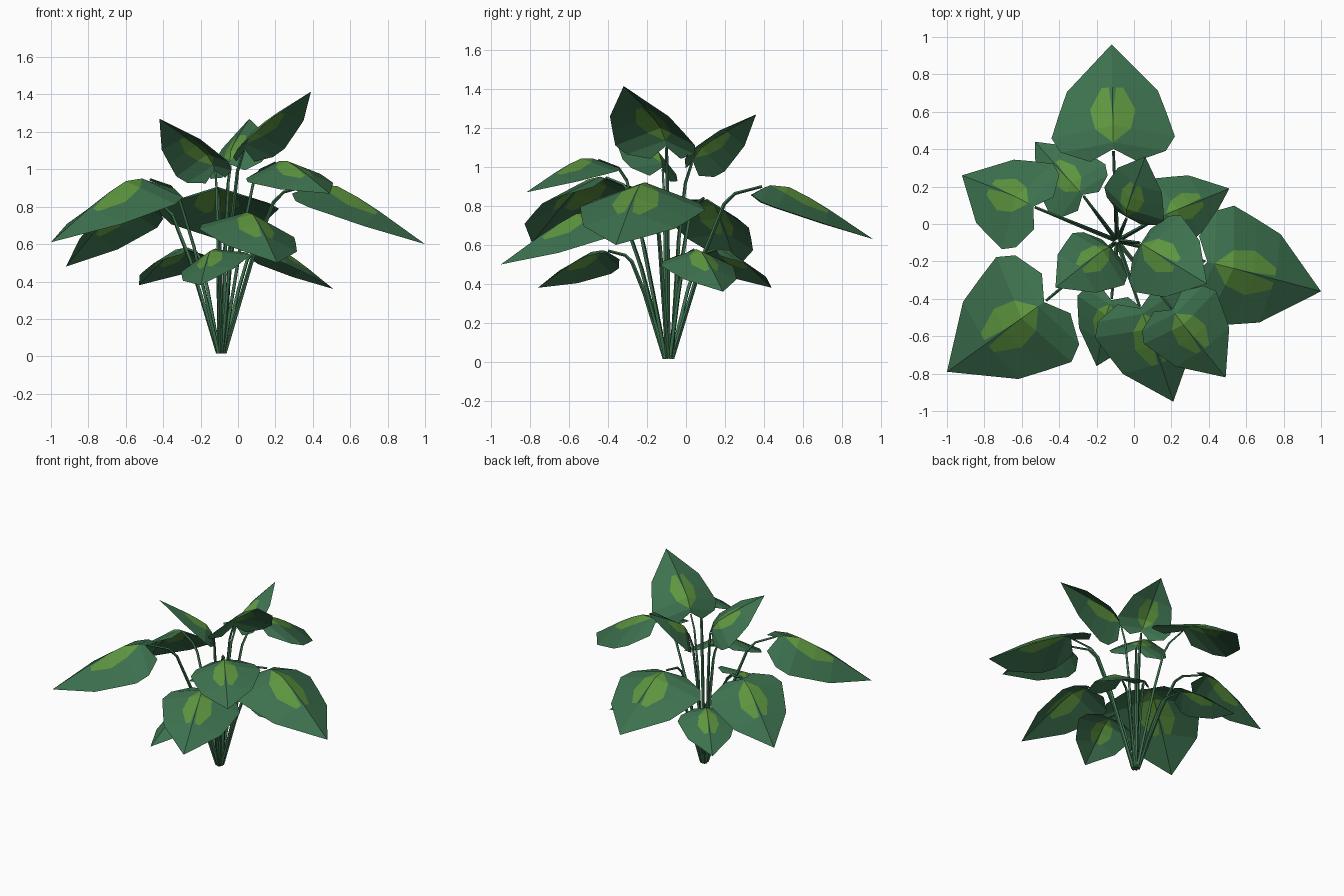
import bpy, bmesh, math
from mathutils import Vector

if "Cube" in bpy.data.objects:
    bpy.data.objects.remove(bpy.data.objects["Cube"])

def material(name, rgb):
    m = bpy.data.materials.new(name)
    m.diffuse_color = (*rgb, 1)
    m.use_nodes = True
    m.node_tree.nodes["Principled BSDF"].inputs["Base Color"].default_value = m.diffuse_color
    return m

GREEN = material("deep green", (0.047, 0.168, 0.078))
LIGHT = material("light green", (0.112, 0.305, 0.05))

# Leaf rows, in leaf lengths: midrib (u, n), edge (u, v, n), patch start and end across the half blade
ROWS = [
    ((0.02, 0.00), (-0.05, 0.20, -0.10), 0.0, 0.0),
    ((0.06, 0.04), (0.05, 0.45, -0.12), 0.0, 0.0),
    ((0.20, 0.09), (0.18, 0.53, -0.11), 0.0, 0.29),
    ((0.38, 0.085), (0.38, 0.465, -0.085), 0.02, 0.42),
    ((0.57, 0.065), (0.59, 0.39, -0.06), 0.08, 0.24),
]

def leaf(name, base, tip, half_width, roll):
    base, tip = Vector(base), Vector(tip)
    length = (tip - base).length
    d = (tip - base) / length
    s = d.cross(Vector((0, 0, 1))).normalized()
    n = s.cross(d)
    s, n = s * math.cos(roll) + n * math.sin(roll), n * math.cos(roll) - s * math.sin(roll)
    wide = half_width / (0.53 * length)
    bm = bmesh.new()

    def point(u, v, h):
        return base + (d * u + s * v * wide + n * h) * length

    def face(pts, mat):
        clean = []
        for p in pts:
            if not any((p - q).length < 1e-5 for q in clean):
                clean.append(p)
        if len(clean) > 2:
            bm.faces.new([bm.verts.new(p) for p in clean]).material_index = mat

    for side in (-1, 1):
        rows = []
        for (mu, mn), (eu, ev, en), a, b in ROWS:
            m, e = point(mu, 0, mn), point(eu, side * ev, en)
            rows.append([m, m.lerp(e, a), m.lerp(e, b), e])
        rows.append([tip] * 4)
        for i in range(len(rows) - 1):
            for j in range(3):
                quad = [rows[i][j], rows[i + 1][j], rows[i + 1][j + 1], rows[i][j + 1]]
                patch = j == 1 and i < len(ROWS) - 1
                face(quad, 1 if patch else 0)
    bmesh.ops.remove_doubles(bm, verts=bm.verts, dist=1e-4)
    bm.normal_update()
    # all blades face upwards
    for f in bm.faces:
        if f.normal.dot(n) < 0:
            f.normal_flip()
    me = bpy.data.meshes.new(name)
    bm.to_mesh(me)
    bm.free()
    me.materials.append(GREEN)
    me.materials.append(LIGHT)
    bpy.context.collection.objects.link(bpy.data.objects.new(name, me))

def stem(name, end, angle, upright):
    end = Vector(end)
    root = Vector((-0.09 + 0.018 * math.cos(angle), -0.09 + 0.018 * math.sin(angle), 0.018))
    bends = [(0.35, 0.62), (0.68, 0.9)] if upright else [(0.36, 0.62), (0.58, 0.90), (0.70, 0.96)]
    pts = [root]
    for h, z in bends:
        p = root.lerp(end, h)
        p.z = end.z * z
        pts.append(p)
    pts.append(end)
    cu = bpy.data.curves.new(name, 'CURVE')
    cu.dimensions = '3D'
    cu.bevel_depth = 0.012
    cu.bevel_resolution = 0
    cu.use_fill_caps = True
    sp = cu.splines.new('POLY')
    sp.use_smooth = False
    sp.points.add(len(pts) - 1)
    for i, p in enumerate(pts):
        sp.points[i].co = (*p, 1)
        sp.points[i].radius = 1 - 0.4 * i / (len(pts) - 1)
    cu.materials.append(GREEN)
    bpy.context.collection.objects.link(bpy.data.objects.new(name, cu))

# Leaf base, tip, half width, roll
LEAVES = [
    # large outer leaves
    ((-0.11, 0.39, 0.90), (-0.12, 0.96, 0.63), 0.33, 0),
    ((0.38, -0.20, 0.915), (1.00, -0.36, 0.60), 0.33, 0.03),
    ((-0.47, -0.41, 0.945), (-1.00, -0.79, 0.61), 0.345, 0),
    # middle leaves
    ((-0.53, 0.09, 0.84), (-0.92, 0.26, 0.48), 0.27, -0.2),
    ((0.20, -0.45, 1.035), (0.49, -0.82, 0.87), 0.24, -0.1),
    ((0.03, -0.44, 0.765), (0.21, -0.95, 0.50), 0.275, 0.09),
    # low small leaves
    ((-0.27, 0.15, 0.575), (-0.53, 0.44, 0.38), 0.20, 0),
    ((0.14, 0.04, 0.575), (0.51, 0.19, 0.36), 0.20, 0),
    ((-0.12, -0.40, 0.57), (-0.20, -0.76, 0.38), 0.20, -0.25),
    # upright top leaves
    ((-0.04, 0.03, 1.02), (0.06, 0.36, 1.27), 0.19, 0.35),
    ((-0.12, -0.12, 0.99), (-0.42, -0.34, 1.27), 0.20, -0.25),
    ((0.03, -0.10, 1.10), (0.39, -0.32, 1.415), 0.24, 0),
]
for i, (base, tip, w, roll) in enumerate(LEAVES):
    leaf(f"leaf_{i + 1}", base, tip, w, roll)
    angle = math.atan2(base[1] + 0.09, base[0] + 0.09)
    stem(f"stem_{i + 1}", base, angle, i > 8)
